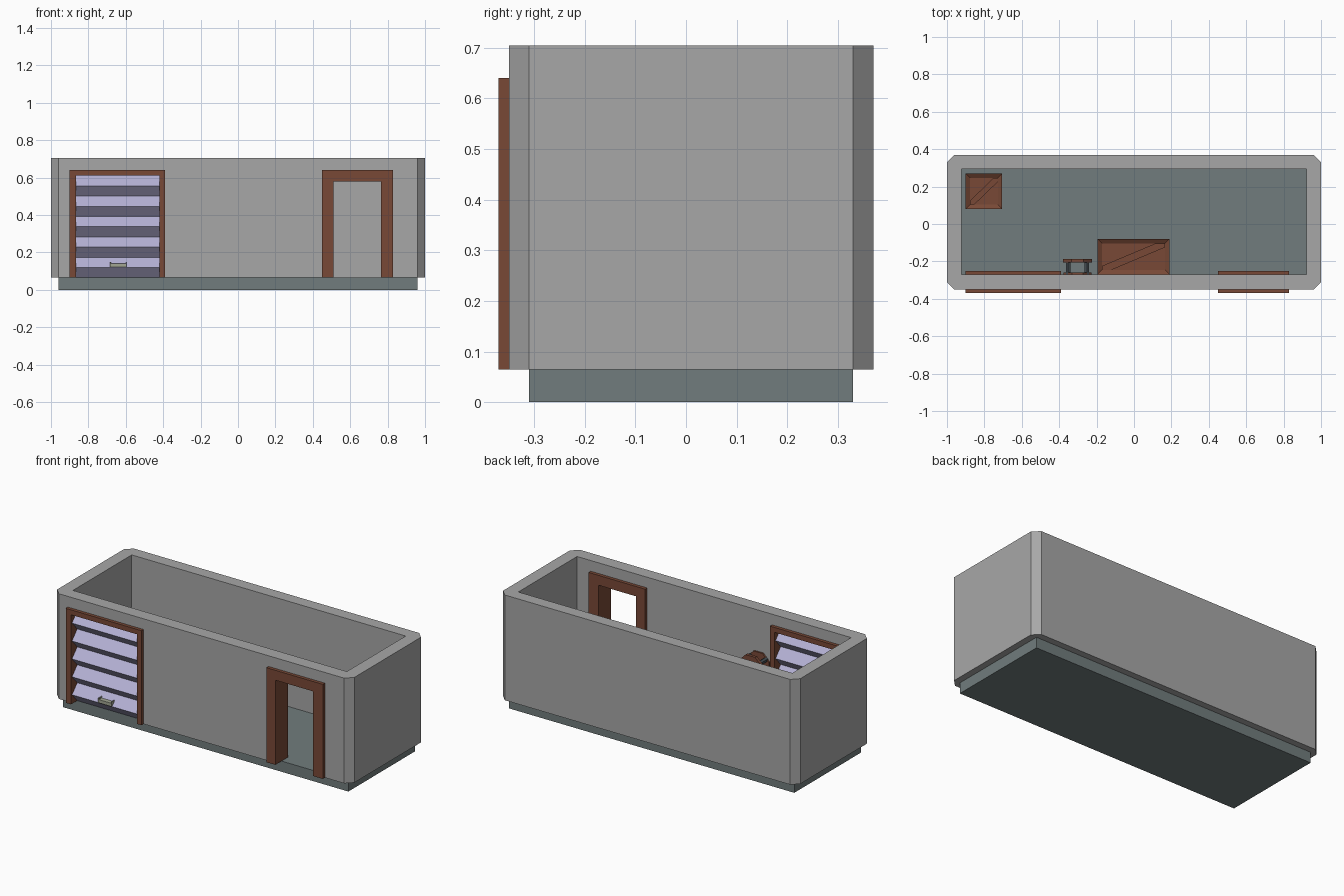
import bpy, bmesh, math
from mathutils import Vector

if "Cube" in bpy.data.objects:
    bpy.data.objects.remove(bpy.data.objects["Cube"])


def material(name, rgb):
    m = bpy.data.materials.new(name)
    m.diffuse_color = (*rgb, 1)
    m.use_nodes = True
    m.node_tree.nodes["Principled BSDF"].inputs["Base Color"].default_value = m.diffuse_color
    return m


GREY = material("wall_grey", (0.39, 0.39, 0.39))
SLATE = material("floor_slate", (0.165, 0.203, 0.205))
WOOD = material("brown_wood", (0.19, 0.066, 0.037))
LILAC = material("lilac_shutter", (0.456, 0.434, 0.658))
PALE = material("pale_metal", (0.36, 0.38, 0.29))
DARK = material("dark_metal", (0.06, 0.075, 0.085))
FLOOR, TOP = 0.065, 0.705


def finish(name, bm, mat):
    bmesh.ops.recalc_face_normals(bm, faces=bm.faces[:])
    me = bpy.data.meshes.new(name)
    bm.to_mesh(me)
    bm.free()
    ob = bpy.data.objects.new(name, me)
    if mat:
        me.materials.append(mat)
    bpy.context.collection.objects.link(ob)
    return ob


def prism(name, points, direction, mat):
    """Extrude a closed 3D outline along a direction."""
    bm = bmesh.new()
    face = bm.faces.new([bm.verts.new(p) for p in points])
    out = bmesh.ops.extrude_face_region(bm, geom=[face])["geom"]
    bmesh.ops.translate(bm, vec=direction,
                        verts=[v for v in out if isinstance(v, bmesh.types.BMVert)])
    # keep the starting cap
    if not face.is_valid:
        bm.faces.new([bm.verts[i] for i in range(len(points))])
    return finish(name, bm, mat)


def box(name, x, y, z, mat):
    pts = [(x[0], y[0], z[0]), (x[1], y[0], z[0]), (x[1], y[1], z[0]), (x[0], y[1], z[0])]
    return prism(name, pts, (0, 0, z[1] - z[0]), mat)


def cut(ob, cutter):
    mod = ob.modifiers.new("cut", "BOOLEAN")
    mod.operation = "DIFFERENCE"
    mod.solver = "EXACT"
    mod.object = cutter
    cutter.hide_render = True
    cutter.hide_viewport = False
    cutter.display_type = "WIRE"


# Base slab, its top is the floor
box("floor_slab", (-0.96, 0.96), (-0.31, 0.33), (0, FLOOR), SLATE)

# Walls with chamfered corners
c = 0.04
x0, x1, y0, y1 = -1, 1, -0.35, 0.37
outline = [(x0 + c, y0), (x1 - c, y0), (x1, y0 + c), (x1, y1 - c),
           (x1 - c, y1), (x0 + c, y1), (x0, y1 - c), (x0, y0 + c)]
walls = prism("walls", [(x, y, FLOOR) for x, y in outline], (0, 0, TOP - FLOOR), GREY)
cut(walls, box("room_cutter", (-0.922, 0.922), (-0.27, 0.295), (-0.1, 0.9), None))
cut(walls, box("shutter_cutter", (-0.88, -0.41), (-0.5, -0.2), (-0.1, 0.625), None))
cut(walls, box("door_cutter", (0.48, 0.80), (-0.5, -0.2), (-0.1, 0.61), None))

# Apply the cuts and remove the cutters
deps = bpy.context.evaluated_depsgraph_get()
walls_mesh = bpy.data.meshes.new_from_object(walls.evaluated_get(deps))
walls.modifiers.clear()
walls.data = walls_mesh
walls.data.materials.clear()
walls.data.materials.append(GREY)
for p in walls.data.polygons:
    p.material_index = 0
for n in ("room_cutter", "shutter_cutter", "door_cutter"):
    bpy.data.objects.remove(bpy.data.objects[n])


# Door frames passing through the front wall
def frame(name, xa, xb, ia, ib, top, itop):
    pts = [(xa, FLOOR), (ia, FLOOR), (ia, itop), (ib, itop),
           (ib, FLOOR), (xb, FLOOR), (xb, top), (xa, top)]
    prism(name, [(x, -0.37, z) for x, z in pts], (0, 0.12, 0), WOOD)


frame("shutter_frame", -0.90, -0.39, -0.865, -0.42, 0.64, 0.61)
frame("door_frame", 0.45, 0.83, 0.51, 0.765, 0.64, 0.58)

# Roller shutter: stacked diamond slats
h = (0.61 - FLOOR) / 10
for i in range(5):
    z = FLOOR + h * (2 * i + 1)
    pts = [(-0.31, z - h), (-0.31 - 0.05, z), (-0.31, z + h), (-0.31 + 0.05, z)]
    prism("shutter_slat", [(-0.865, y, s) for y, s in pts], (0.445, 0, 0), LILAC)

# Shutter handle
box("handle_bar", (-0.685, -0.595), (-0.366, -0.335), (0.122, 0.142), PALE)
for x in (-0.685, -0.600):
    box("handle_lug", (x, x + 0.005), (-0.366, -0.335), (0.122, 0.15), PALE)


# Crates with recessed panels and diagonal braces
def crate(name, x, y, z):
    ob = box(name, x, y, z, WOOD)
    bm = bmesh.new()
    bm.from_mesh(ob.data)
    faces = [f for f in bm.faces if f.normal.z > -0.5]
    bmesh.ops.inset_individual(bm, faces=faces, thickness=0.033, depth=-0.015)
    panels = [([v.co.copy() for v in f.verts], f.normal.copy()) for f in faces]
    bm.to_mesh(ob.data)
    bm.free()
    for co, n in panels:
        k = min(range(4), key=lambda i: sum(co[i]))
        a, b, cc, d = co[k:] + co[:k]
        t = 0.15
        pts = [a, a.lerp(b, t), cc.lerp(b, t), cc, cc.lerp(d, t), a.lerp(d, t)]
        prism(name + "_brace", pts, n * 0.009, WOOD)


crate("small_crate", (-0.90, -0.705), (0.08, 0.27), (FLOOR, 0.255))
crate("long_crate", (-0.195, 0.19), (-0.269, -0.08), (FLOOR, 0.255))


# Wall-mounted octagonal hanger: plate, four rods and wall pads
def disc(name, cx, cz, r, ya, yb, n, mat):
    ang = [2 * math.pi * (i + 0.5) / n for i in range(n)]
    prism(name, [(cx + r * math.cos(t), ya, cz + r * math.sin(t)) for t in ang],
          (0, yb - ya, 0), mat)


CX, CZ = -0.302, 0.38
disc("hanger_plate", CX, CZ, 0.085, -0.205, -0.187, 8, WOOD)
for sx in (-1, 1):
    for sz in (-1, 1):
        disc("hanger_rod", CX + sx * 0.05, CZ + sz * 0.04, 0.014, -0.27, -0.2, 6, DARK)
disc("hanger_wall_pad", CX, CZ, 0.08, -0.272, -0.26, 8, WOOD)
